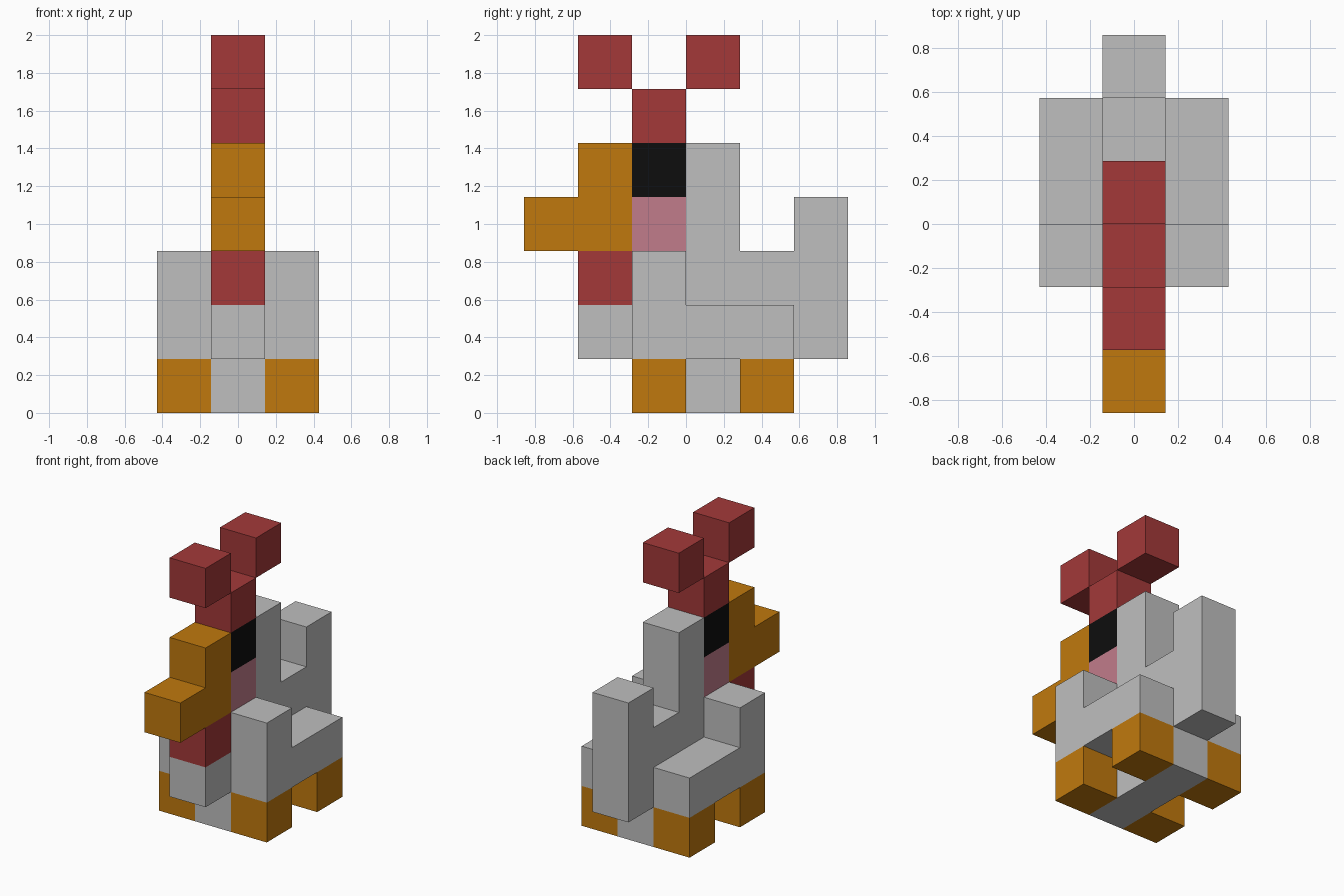
import bpy
import bmesh

cube = bpy.data.objects.get("Cube")
if cube:
    bpy.data.objects.remove(cube, do_unlink=True)

U = 2 / 7  # edge length of one block


def make_material(name, rgb):
    """Flat material from 0-255 display values, converted to linear."""
    lin = []
    for c in rgb:
        c /= 255
        lin.append(c / 12.92 if c <= 0.04045 else ((c + 0.055) / 1.055) ** 2.4)
    mat = bpy.data.materials.new(name)
    mat.use_nodes = True
    mat.diffuse_color = (*lin, 1)
    bsdf = next(n for n in mat.node_tree.nodes if n.type == 'BSDF_PRINCIPLED')
    bsdf.inputs["Base Color"].default_value = (*lin, 1)
    return mat


GREY = make_material("feather_grey", (191, 191, 191))
RED = make_material("comb_red", (163, 57, 57))
ORANGE = make_material("beak_orange", (192, 121, 13))
BLACK = make_material("eye_black", (13, 13, 13))
PINK = make_material("cheek_pink", (193, 124, 139))


def extrude_part(name, profile, mat, column=0):
    """Extrude a (y, z) outline, in blocks, across one block column in x."""
    bm = bmesh.new()
    x = (column - 0.5) * U
    face = bm.faces.new([bm.verts.new((x, y * U, z * U)) for y, z in profile])
    out = bmesh.ops.extrude_face_region(bm, geom=[face])
    moved = [v for v in out["geom"] if isinstance(v, bmesh.types.BMVert)]
    bmesh.ops.translate(bm, verts=moved, vec=(U, 0, 0))
    bmesh.ops.recalc_face_normals(bm, faces=bm.faces)
    mesh = bpy.data.meshes.new(name)
    bm.to_mesh(mesh)
    bm.free()
    mesh.materials.append(mat)
    obj = bpy.data.objects.new(name, mesh)
    bpy.context.collection.objects.link(obj)
    return obj


def block(name, y, z, mat, column=0):
    """A single cube whose lowest corner is at block position (y, z)."""
    square = [(y, z), (y + 1, z), (y + 1, z + 1), (y, z + 1)]
    return extrude_part(name, square, mat, column)


# Body with breast, back of the neck, raised tail and belly keel
extrude_part("body", [(-1, 0), (2, 0), (2, 1), (3, 1), (3, 4), (2, 4),
                      (2, 3), (1, 3), (1, 5), (0, 5), (0, 3), (-1, 3),
                      (-1, 2), (-2, 2), (-2, 1), (-1, 1)], GREY)

# Wings and feet on both sides
for side, column in (("left", 1), ("right", -1)):
    extrude_part(f"{side}_wing", [(-1, 1), (2, 1), (2, 2), (0, 2),
                                  (0, 3), (-1, 3)], GREY, column)
    block(f"{side}_front_foot", -1, 0, ORANGE, column)
    block(f"{side}_rear_foot", 1, 0, ORANGE, column)

# Head: stepped beak, eyes, cheeks and wattle
extrude_part("beak", [(-3, 3), (-1, 3), (-1, 5), (-2, 5),
                      (-2, 4), (-3, 4)], ORANGE)
block("eyes", -1, 4, BLACK)
block("cheeks", -1, 3, PINK)
block("wattle", -2, 2, RED)

# Comb
block("comb_base", -1, 5, RED)
block("comb_front_tip", -2, 6, RED)
block("comb_rear_tip", 0, 6, RED)
